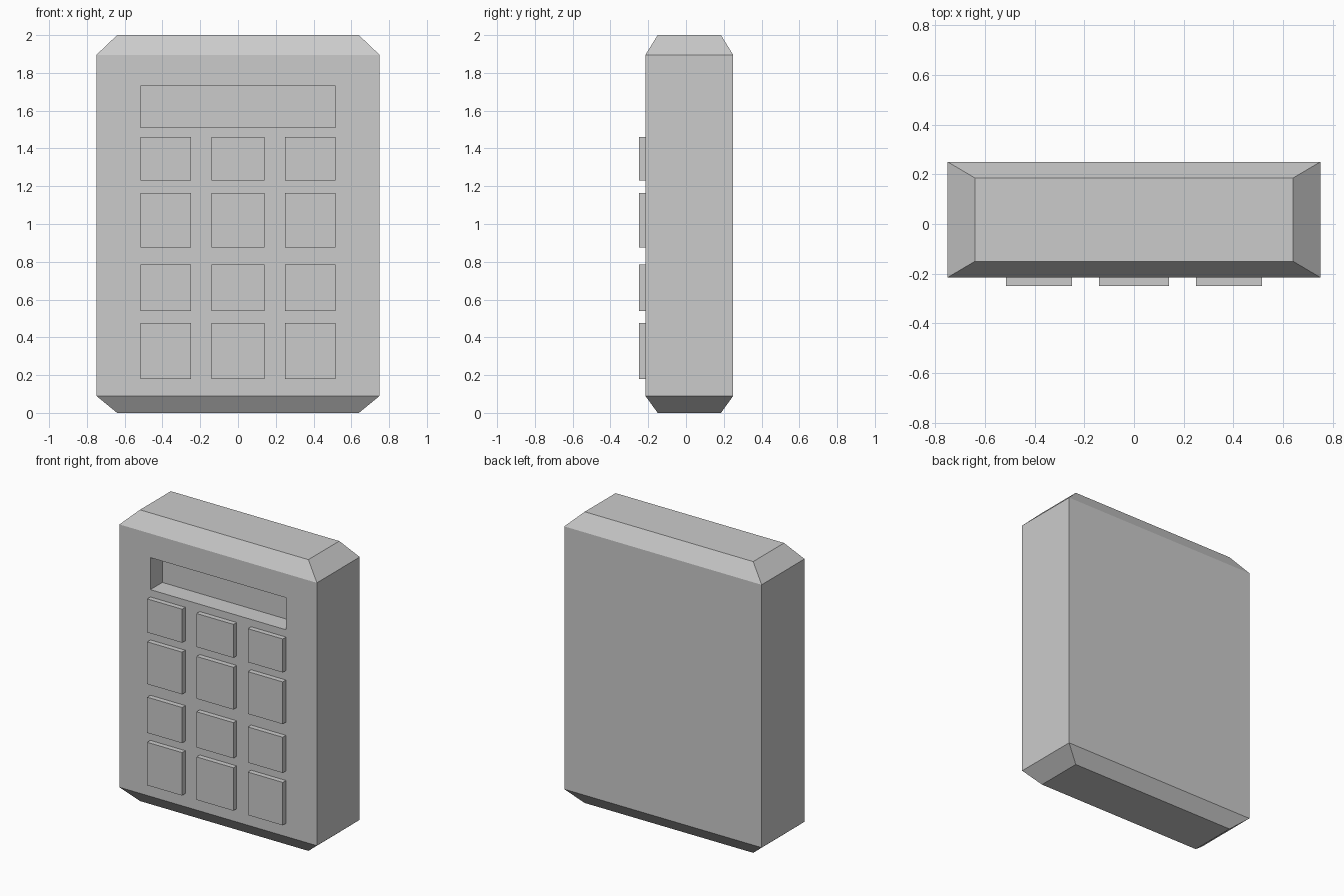
import bpy, bmesh

if "Cube" in bpy.data.objects:
    bpy.data.objects.remove(bpy.data.objects["Cube"])

FRONT, BACK = -0.215, 0.25


def link_mesh(name, bm):
    bmesh.ops.recalc_face_normals(bm, faces=bm.faces)
    mesh = bpy.data.meshes.new(name)
    bm.to_mesh(mesh)
    bm.free()
    obj = bpy.data.objects.new(name, mesh)
    bpy.context.collection.objects.link(obj)
    return obj


def box(name, x, y, z):
    bm = bmesh.new()
    bmesh.ops.create_cube(bm, size=1)
    for v in bm.verts:
        v.co = [a + (b - a) * (c + 0.5) for (a, b), c in zip((x, y, z), v.co)]
    return link_mesh(name, bm)


# Body: stacked rectangles give the sloped top and bottom rims
bm = bmesh.new()
rings = []
for z, hx, y0, y1 in [(0, 0.64, -0.15, 0.185), (0.09, 0.75, FRONT, BACK),
                      (1.895, 0.75, FRONT, BACK), (2, 0.64, -0.15, 0.185)]:
    rings.append([bm.verts.new((x, y, z)) for x, y in
                  [(-hx, y0), (hx, y0), (hx, y1), (-hx, y1)]])
for lo, hi in zip(rings, rings[1:]):
    for i in range(4):
        j = (i + 1) % 4
        bm.faces.new((lo[i], lo[j], hi[j], hi[i]))
bm.faces.new(rings[0])
bm.faces.new(rings[-1])
body = link_mesh("body", bm)

# Display recess cut into the front
cutter = box("display_cutter", (-0.515, 0.515), (-0.4, FRONT + 0.13), (1.51, 1.73))
cutter.hide_render = True
cutter.hide_set(True)
cut = body.modifiers.new("display_recess", 'BOOLEAN')
cut.operation = 'DIFFERENCE'
cut.solver = 'EXACT'
cut.object = cutter

# Keypad: three columns by four rows of raised buttons
columns = [(-0.515, -0.25), (-0.14, 0.14), (0.25, 0.515)]
rows = [(0.18, 0.475), (0.54, 0.785), (0.875, 1.165), (1.23, 1.46)]
for r, z in enumerate(rows):
    for c, x in enumerate(columns):
        box(f"button_{r + 1}_{c + 1}", x, (-0.25, FRONT + 0.005), z)
